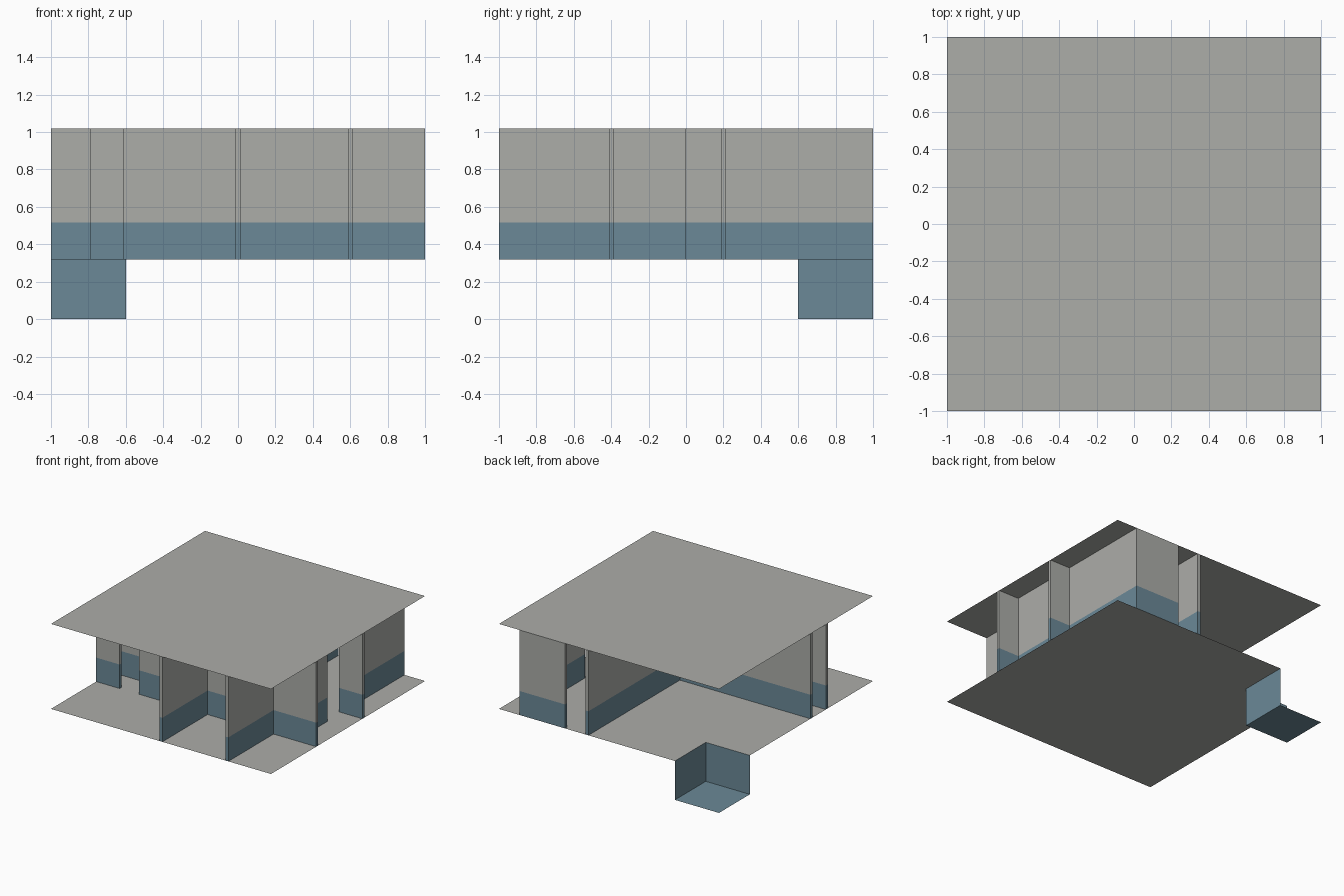
import bpy
import bmesh

cube = bpy.data.objects.get("Cube")
if cube:
    bpy.data.objects.remove(cube, do_unlink=True)

FLOOR, BAND, CEIL = 0.32, 0.517, 1.018
HALF = 0.0125  # half of the wall thickness


def material(name, rgb):
    mat = bpy.data.materials.new(name)
    mat.use_nodes = True
    color = (*rgb, 1)
    mat.diffuse_color = color
    mat.node_tree.nodes["Principled BSDF"].inputs["Base Color"].default_value = color
    return mat


GREY = material("plaster_grey", (0.413, 0.418, 0.397))
BLUE = material("dado_blue", (0.147, 0.25, 0.309))


def add_object(name, bm, *mats):
    mesh = bpy.data.meshes.new(name)
    bm.to_mesh(mesh)
    bm.free()
    for mat in mats:
        mesh.materials.append(mat)
    obj = bpy.data.objects.new(name, mesh)
    bpy.context.collection.objects.link(obj)
    return obj


def sheet(name, mat, *polygons):
    """Flat polygons joined in one object."""
    bm = bmesh.new()
    for poly in polygons:
        bm.faces.new([bm.verts.new(p) for p in poly])
    bmesh.ops.remove_doubles(bm, verts=bm.verts, dist=0.0001)
    return add_object(name, bm, mat)


def wall(name, x0, x1, y0, y1):
    """Open-ended wall shell: blue band below, grey above."""
    bm = bmesh.new()
    outline = [(x0, y0), (x1, y0), (x1, y1), (x0, y1)]
    rings = [[bm.verts.new((x, y, z)) for x, y in outline] for z in (FLOOR, BAND, CEIL)]
    for level in range(2):
        low, high = rings[level], rings[level + 1]
        for i in range(4):
            j = (i + 1) % 4
            face = bm.faces.new((low[i], low[j], high[j], high[i]))
            face.material_index = level
    return add_object(name, bm, BLUE, GREY)


def wall_along_x(name, y, x0, x1):
    wall(name, x0, x1, y - HALF, y + HALF)


def wall_along_y(name, x, y0, y1):
    wall(name, x - HALF, x + HALF, y0, y1)


# Ceiling, and floor with the corner cut out for the sunken pit
sheet("ceiling", GREY, [(x, y, CEIL) for x, y in ((-1, -1), (1, -1), (1, 1), (-1, 1))])
sheet("floor", GREY, [(x, y, FLOOR) for x, y in
                      ((-1, -1), (1, -1), (1, 1), (-0.6, 1), (-0.6, 0.6), (-1, 0.6))])

# Sunken corner pit: bottom and two inner sides
sheet("corner_pit", BLUE,
      [(-1, 0.6, 0), (-0.6, 0.6, 0), (-0.6, 1, 0), (-1, 1, 0)],
      [(-0.6, 1, 0), (-0.6, 0.6, 0), (-0.6, 0.6, FLOOR), (-0.6, 1, FLOOR)],
      [(-0.6, 0.6, 0), (-1, 0.6, 0), (-1, 0.6, FLOOR), (-0.6, 0.6, FLOOR)])

# Front rooms
wall_along_x("front_corridor_wall_right", -0.4, -1, -0.8 + HALF)
wall_along_x("front_corridor_wall_left", -0.4, -0.6 - HALF, 1)
wall_along_y("front_divider_middle", 0, -1, -0.4)
wall_along_y("front_divider_left", 0.6, -1, -0.4)

# Walls around the large back room
wall_along_x("back_room_front_wall", -0.2, -1, 0.2 + HALF)
wall_along_y("back_room_side_wall", 0.2, -0.2 - HALF, 1)

# Outer corridor wall with its doorway, and the side and back stubs
wall_along_y("corridor_side_wall_front", 0.8, -0.4, 0)
wall_along_y("corridor_side_wall_back", 0.8, 0.2 - HALF, 1)
wall_along_x("side_stub_wall", 0.2, 0.8 - HALF, 1)
wall_along_x("corridor_end_wall", 1 - HALF, 0.4, 0.8 + HALF)
